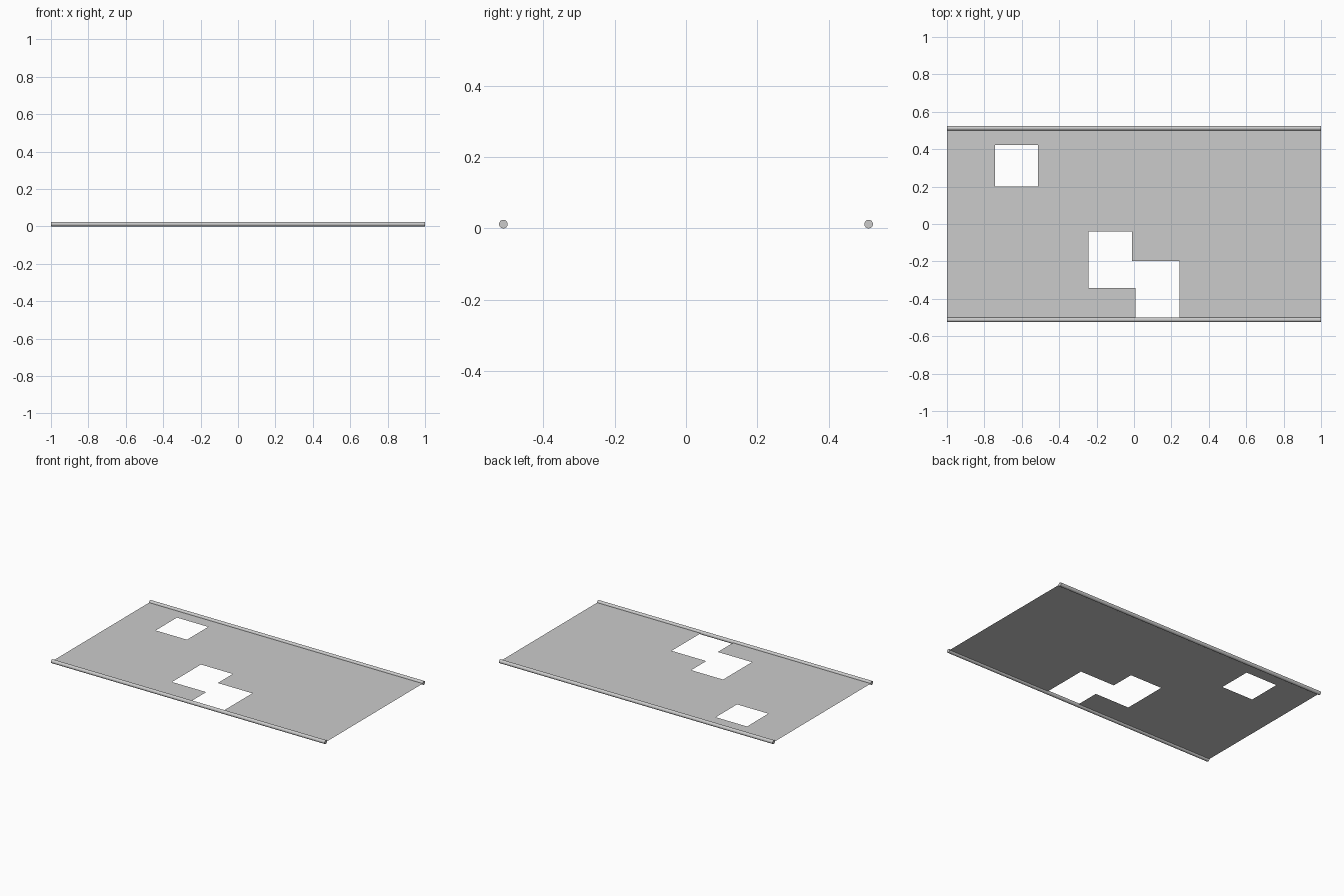
import bpy, bmesh, math

if "Cube" in bpy.data.objects:
    bpy.data.objects.remove(bpy.data.objects["Cube"])

R = 0.0122          # rail radius
EDGE = 0.5          # half depth of the sheet

# openings in the sheet: x0, x1, y0, y1
holes = [(-0.742, -0.513, 0.2, 0.422),
         (-0.243, -0.01, -0.342, -0.04),
         (-0.01, 0.243, -0.342, -0.197),
         (0.007, 0.243, -EDGE, -0.342)]


def in_hole(x, y):
    return any(a < x < b and c < y < d for a, b, c, d in holes)


# thin sheet: grid cells between the opening edges, skipping the openings
xs = sorted({-1, 1} | {v for h in holes for v in h[:2]})
ys = sorted({-EDGE, EDGE} | {v for h in holes for v in h[2:]})
bm = bmesh.new()
grid = [[bm.verts.new((x, y, R)) for y in ys] for x in xs]
for i in range(len(xs) - 1):
    for j in range(len(ys) - 1):
        if not in_hole((xs[i] + xs[i + 1]) / 2, (ys[j] + ys[j + 1]) / 2):
            bm.faces.new((grid[i][j], grid[i + 1][j],
                          grid[i + 1][j + 1], grid[i][j + 1]))
bmesh.ops.delete(bm, geom=[v for v in bm.verts if not v.link_faces], context='VERTS')
mesh = bpy.data.meshes.new("sheet")
bm.to_mesh(mesh)
bm.free()
bpy.context.collection.objects.link(bpy.data.objects.new("sheet", mesh))

# round rails along the front and back edges
for name, side in (("front_rail", -1), ("back_rail", 1)):
    bpy.ops.mesh.primitive_cylinder_add(vertices=16, radius=R, depth=2,
                                        location=(0, side * (EDGE + R), R),
                                        rotation=(0, math.pi / 2, 0))
    bpy.context.object.name = name
    bpy.ops.object.shade_smooth_by_angle(angle=math.radians(40))
